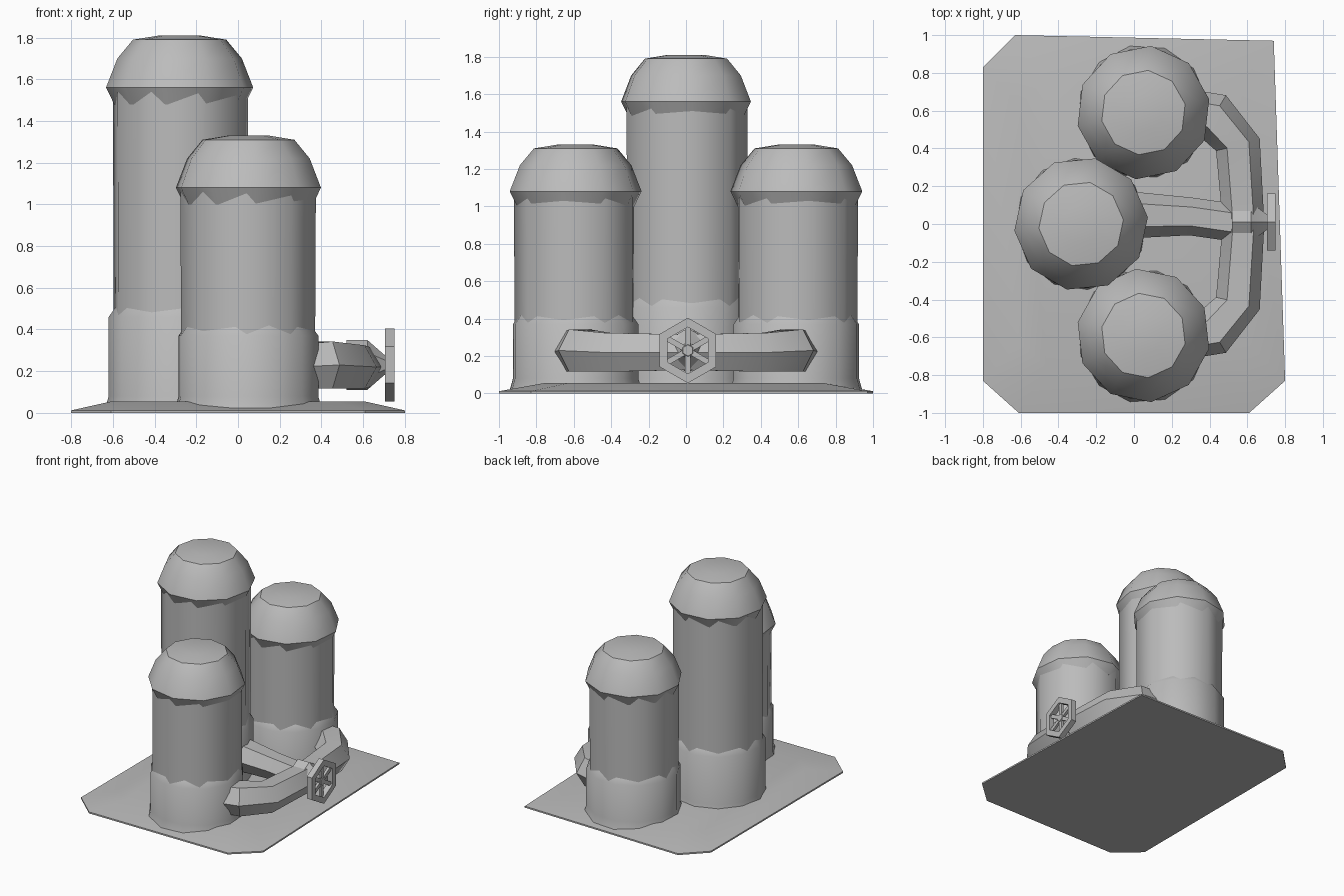
import bpy, bmesh, math
from mathutils import Vector, Matrix

if "Cube" in bpy.data.objects:
    bpy.data.objects.remove(bpy.data.objects["Cube"])

grey = bpy.data.materials.new("stone_grey")
grey.diffuse_color = (0.5, 0.5, 0.5, 1)
grey.use_nodes = True
grey.node_tree.nodes["Principled BSDF"].inputs["Base Color"].default_value = grey.diffuse_color


def finish(name, bm, angle=35):
    bmesh.ops.recalc_face_normals(bm, faces=bm.faces)
    me = bpy.data.meshes.new(name)
    bm.to_mesh(me)
    bm.free()
    me.materials.append(grey)
    ob = bpy.data.objects.new(name, me)
    bpy.context.collection.objects.link(ob)
    bpy.ops.object.select_all(action='DESELECT')
    ob.select_set(True)
    bpy.context.view_layer.objects.active = ob
    bpy.ops.object.shade_smooth_by_angle(angle=math.radians(angle))
    return ob


def skin(bm, rings, closed=False):
    """Bridge equal rings of points, capping the ends unless closed."""
    vs = [[bm.verts.new(p) for p in r] for r in rings]
    n = len(vs[0])
    pairs = list(zip(vs, vs[1:])) + ([(vs[-1], vs[0])] if closed else [])
    for a, b in pairs:
        for i in range(n):
            j = (i + 1) % n
            bm.faces.new((a[i], a[j], b[j], b[i]))
    if not closed:
        bm.faces.new(vs[0])
        bm.faces.new(vs[-1])


def lathe(name, profile, sides, matrix, phase=0.0, closed=False, angle=35):
    rings = []
    for r, z in profile:
        ts = [phase + 2 * math.pi * i / sides for i in range(sides)]
        rings.append([matrix @ Vector((r * math.cos(t), r * math.sin(t), z)) for t in ts])
    bm = bmesh.new()
    skin(bm, rings, closed)
    return finish(name, bm, angle)


def pipe(name, path, radii, sides=6):
    """Low-poly tube following a path."""
    path = [Vector(p) for p in path]
    rings = []
    for i, p in enumerate(path):
        d = (path[min(i + 1, len(path) - 1)] - path[max(i - 1, 0)]).normalized()
        side = d.cross(Vector((0, 0, 1))).normalized()
        up = side.cross(d)
        ts = [2 * math.pi * k / sides for k in range(sides)]
        rings.append([p + radii[i] * (side * math.cos(t) + up * math.sin(t)) for t in ts])
    bm = bmesh.new()
    skin(bm, rings)
    finish(name, bm)


# sloping base plate with clipped corners
outline = [(-0.8, -0.83), (-0.61, -1), (0.61, -1), (0.8, -0.83),
           (0.74, 0.97), (-0.63, 1), (-0.8, 0.83)]
bm = bmesh.new()
skin(bm, [[(x * s, y * s, z) for x, y in outline]
          for s, z in ((1, 0), (1, 0.012), (0.76, 0.055))])
finish("base_plate", bm)


# tank: flared skirt, straight body and faceted dome
def tank(name, x, y, skirt, top, phase):
    at = Matrix.Translation((x, y, 0))
    lathe(name + "_skirt", [(0.365, 0), (0.342, 0.08), (0.342, skirt), (0.30, skirt + 0.06)],
          12, at, phase)
    lathe(name + "_body", [(0.325, 0.05), (0.33, top - 0.27)], 9, at, phase, angle=45)
    lathe(name + "_dome", [(0.315, top - 0.33), (0.355, top - 0.25), (0.30, top - 0.11),
                           (0.225, top - 0.02), (0.10, top)], 10, at, phase, angle=40)


tank("tall_tank", -0.28, 0, 0.46, 1.81, 0.1)
tank("front_tank", 0.05, -0.59, 0.37, 1.33, -0.2)
tank("rear_tank", 0.05, 0.59, 0.37, 1.33, 0.2)

# curved pipe joining the side tanks, and the branch to the tall tank
pipe("manifold_pipe", [(0.25, -0.6, 0.22), (0.42, -0.57, 0.23), (0.55, -0.42, 0.22),
                       (0.58, 0, 0.22), (0.55, 0.42, 0.22), (0.42, 0.57, 0.23),
                       (0.25, 0.6, 0.22)],
     [0.12, 0.13, 0.12, 0.11, 0.12, 0.13, 0.12])
pipe("branch_pipe", [(-0.1, 0.05, 0.24), (0.3, 0.04, 0.22), (0.58, 0, 0.22)],
     [0.13, 0.1, 0.1])

# valve stem and hand wheel facing +x
facing = Matrix.Translation((0, 0.01, 0.23)) @ Matrix.Rotation(math.pi / 2, 4, 'Y')
lathe("valve_stem", [(0.12, 0.52), (0.12, 0.62), (0.05, 0.7), (0.03, 0.74)], 6, facing)
lathe("hand_wheel", [(0.125, 0.705), (0.175, 0.705), (0.175, 0.75), (0.125, 0.75)],
      6, facing, closed=True)
for i in range(3):
    bm = bmesh.new()
    bmesh.ops.create_cube(bm, size=1, matrix=facing @ Matrix.Rotation(math.pi * i / 3, 4, 'Z')
                          @ Matrix.Translation((0, 0, 0.725)) @ Matrix.Diagonal((0.28, 0.03, 0.02, 1)))
    finish("wheel_spoke", bm)
